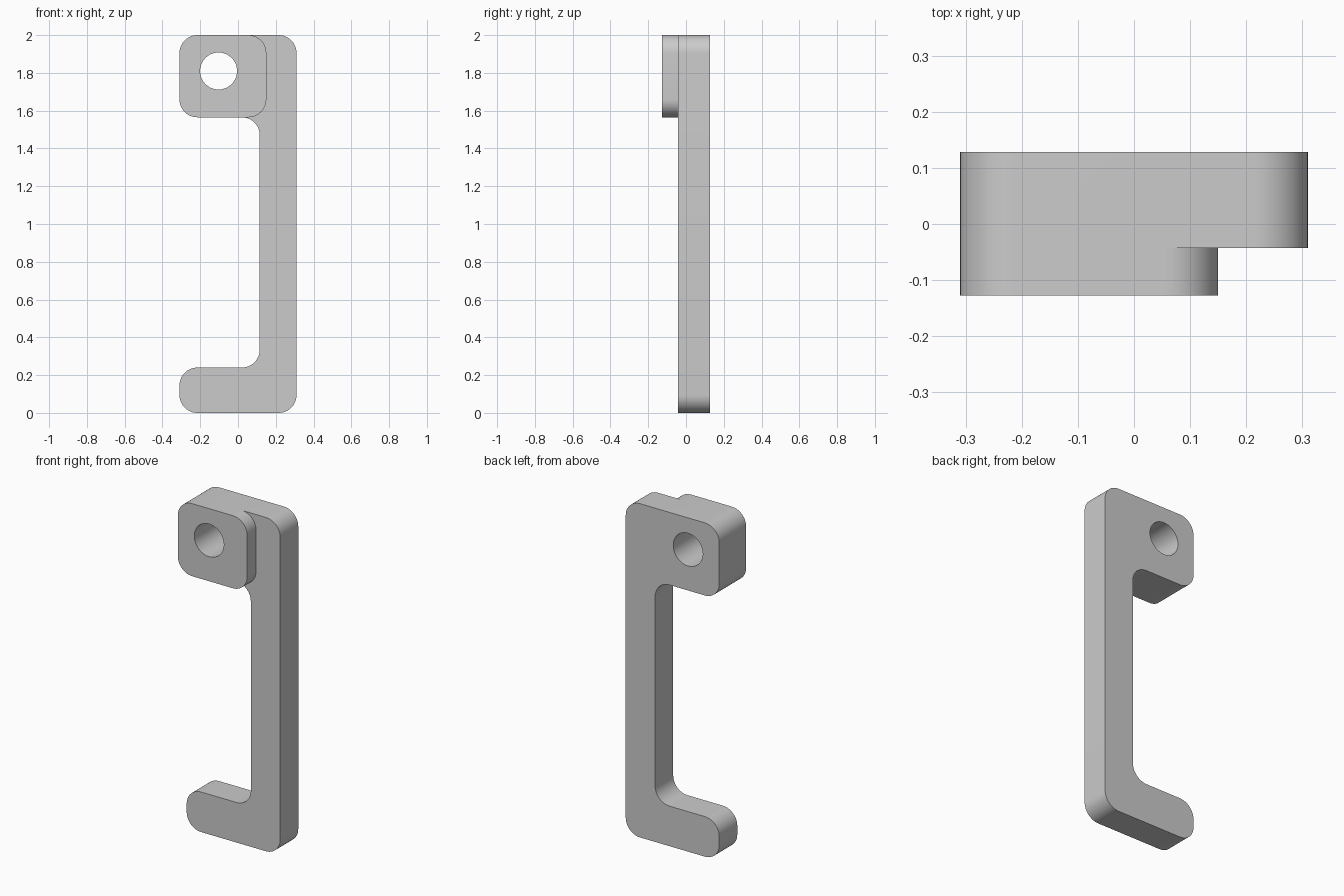
import bpy, bmesh, math
from mathutils import Vector

if "Cube" in bpy.data.objects:
    bpy.data.objects.remove(bpy.data.objects["Cube"])

BACK, STEP, FRONT = 0.128, -0.043, -0.127
R = 0.095


def rounded(points, steps=12):
    """Outline from (x, z, radius) corners, each rounded by a tangent arc."""
    out = []
    n = len(points)
    for i, (x, z, r) in enumerate(points):
        p = Vector((x, z))
        if r == 0:
            out.append(p)
            continue
        a = (Vector(points[i - 1][:2]) - p).normalized()
        b = (Vector(points[(i + 1) % n][:2]) - p).normalized()
        c = p + (a + b) * r              # all rounded corners are right angles
        for k in range(steps + 1):
            t = k / steps * math.pi / 2
            out.append(c - b * r * math.cos(t) - a * r * math.sin(t))
    return out


def extrude(name, outline, y0, y1):
    """Solid prism of an x-z outline between two depths."""
    bm = bmesh.new()
    face = bm.faces.new([bm.verts.new((p.x, y0, p.y)) for p in outline])
    new = bmesh.ops.extrude_face_region(bm, geom=[face])["geom"]
    verts = [v for v in new if isinstance(v, bmesh.types.BMVert)]
    bmesh.ops.translate(bm, verts=verts, vec=(0, y1 - y0, 0))
    bmesh.ops.recalc_face_normals(bm, faces=bm.faces[:])
    mesh = bpy.data.meshes.new(name)
    bm.to_mesh(mesh)
    bm.free()
    obj = bpy.data.objects.new(name, mesh)
    bpy.context.collection.objects.link(obj)
    return obj


# C-shaped handle at full depth
handle = extrude("handle", rounded([
    (-0.31, 0.005 - 0.005, R), (0.31, 0, R), (0.31, 2, R), (-0.31, 2, R),
    (-0.31, 1.565, R), (0.115, 1.565, R), (0.115, 0.24, R), (-0.31, 0.24, R)]),
    FRONT, BACK)

# Front cutter: leaves only the rounded mounting boss standing proud
boss_edge = rounded([(0.0, 2.0, 0), (0.15, 2.0, R), (0.15, 1.565, R), (0.0, 1.565, 0)])[1:-1]
start, end = Vector((0.055, 2.1)), [Vector(p) for p in (
    (0.02, 1.565), (0.0, 1.55), (0.0, 1.4), (-0.5, 1.4), (-0.5, -0.1), (0.5, -0.1), (0.5, 2.1))]
step_cutter = extrude("step_cutter", [start] + boss_edge + end, FRONT - 0.1, STEP)

# Through hole cutter
hole = [Vector((-0.103 + 0.098 * math.cos(i * math.tau / 48),
                1.81 + 0.098 * math.sin(i * math.tau / 48))) for i in range(48)]
hole_cutter = extrude("hole_cutter", hole, FRONT - 0.1, BACK + 0.1)

for cutter in (step_cutter, hole_cutter):
    mod = handle.modifiers.new(cutter.name, "BOOLEAN")
    mod.operation, mod.solver, mod.object = "DIFFERENCE", "EXACT", cutter
    bpy.context.view_layer.objects.active = handle
    bpy.ops.object.modifier_apply(modifier=mod.name)
    bpy.data.objects.remove(cutter, do_unlink=True)

# Plain grey finish, smooth rounds with sharp edges
grey = bpy.data.materials.new("grey")
grey.diffuse_color = (0.6, 0.6, 0.6, 1)
grey.use_nodes = True
grey.node_tree.nodes["Principled BSDF"].inputs["Base Color"].default_value = grey.diffuse_color
handle.data.materials.clear()
handle.data.materials.append(grey)
handle.select_set(True)
bpy.ops.object.shade_smooth_by_angle(angle=math.radians(30))
